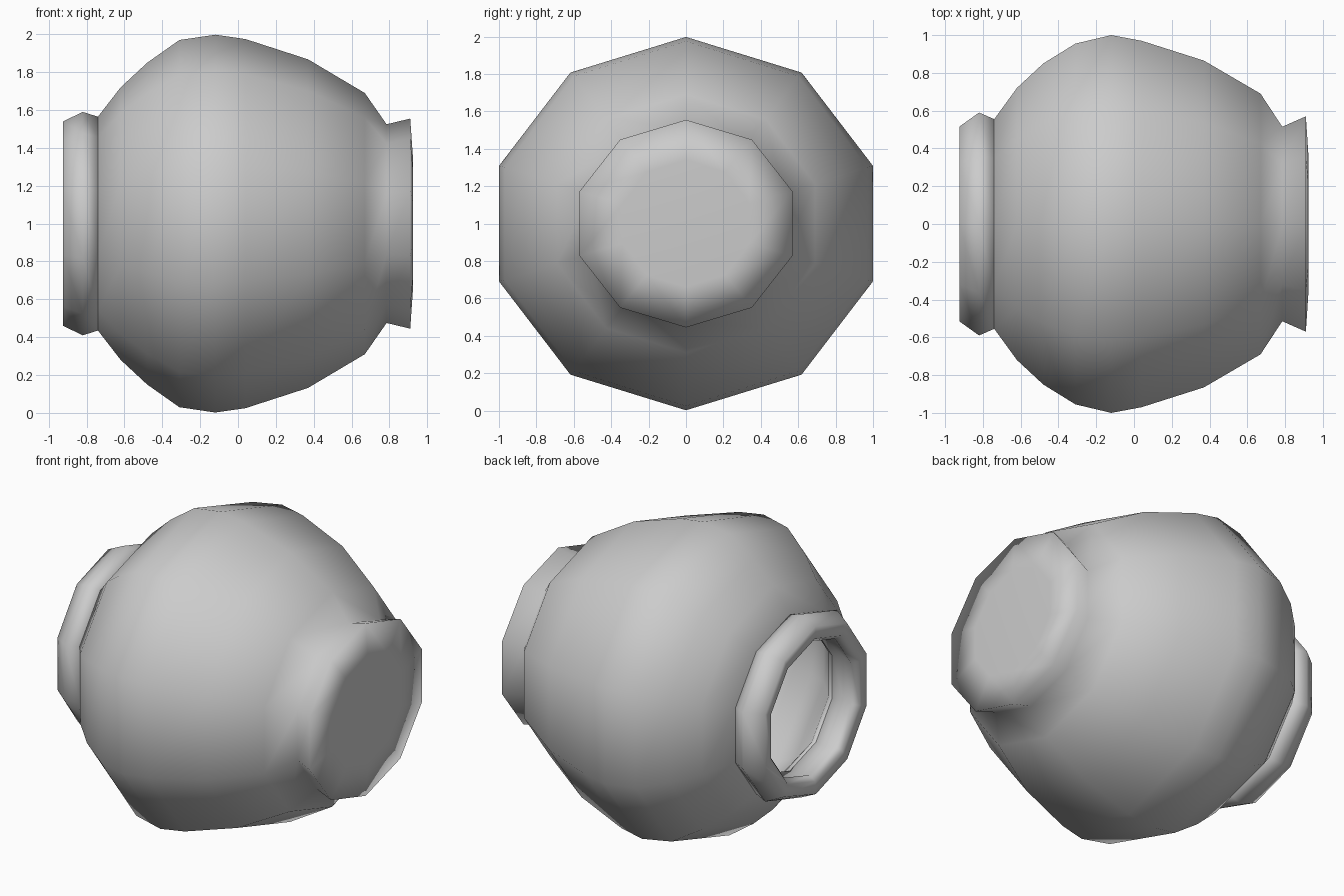
import bpy, bmesh, math

if "Cube" in bpy.data.objects:
    bpy.data.objects.remove(bpy.data.objects["Cube"])

SIDES = 10


def lathe(name, profile, loop=False, cap_start=False, cap_end=False):
    """Spin (x, z radius, y half-width) stations around the x axis."""
    bm = bmesh.new()
    rings = []
    for x, rz, hy in profile:
        ry = hy / math.cos(math.radians(18))
        rings.append([bm.verts.new((x, ry * math.sin(2 * math.pi * i / SIDES),
                                    1 + rz * math.cos(2 * math.pi * i / SIDES)))
                      for i in range(SIDES)])
    pairs = list(zip(rings, rings[1:]))
    if loop:
        pairs.append((rings[-1], rings[0]))
    for a, b in pairs:
        for i in range(SIDES):
            j = (i + 1) % SIDES
            bm.faces.new((a[i], a[j], b[j], b[i]))
    if cap_start:
        bm.faces.new(rings[0])
    if cap_end:
        bm.faces.new(rings[-1])
    bmesh.ops.recalc_face_normals(bm, faces=bm.faces)
    for f in bm.faces:
        f.smooth = True
    mesh = bpy.data.meshes.new(name)
    bm.to_mesh(mesh)
    bm.free()
    obj = bpy.data.objects.new(name, mesh)
    bpy.context.collection.objects.link(obj)
    return obj


# Hollow pot body: inside floor, inner wall, neck hole, outer wall, flared foot
lathe("pot_body", [
    (0.72, 0.40, 0.40), (0.62, 0.60, 0.60), (0.34, 0.78, 0.78),
    (0.03, 0.88, 0.88), (-0.28, 0.87, 0.87), (-0.45, 0.76, 0.76),
    (-0.70, 0.46, 0.45), (-0.74, 0.44, 0.43), (-0.74, 0.565, 0.555),
    (-0.62, 0.72, 0.72), (-0.48, 0.85, 0.85), (-0.31, 0.97, 0.955),
    (-0.12, 0.998, 1.0), (0.04, 0.975, 0.97), (0.37, 0.868, 0.865),
    (0.67, 0.69, 0.69), (0.785, 0.525, 0.515), (0.91, 0.555, 0.57),
    (0.925, 0.34, 0.34)], cap_start=True, cap_end=True)

# Rounded rim ring around the mouth
lathe("mouth_rim", [
    (-0.74, 0.565, 0.555), (-0.82, 0.59, 0.59), (-0.925, 0.54, 0.515),
    (-0.92, 0.46, 0.45), (-0.88, 0.43, 0.42), (-0.81, 0.46, 0.45),
    (-0.74, 0.44, 0.43)], loop=True)
